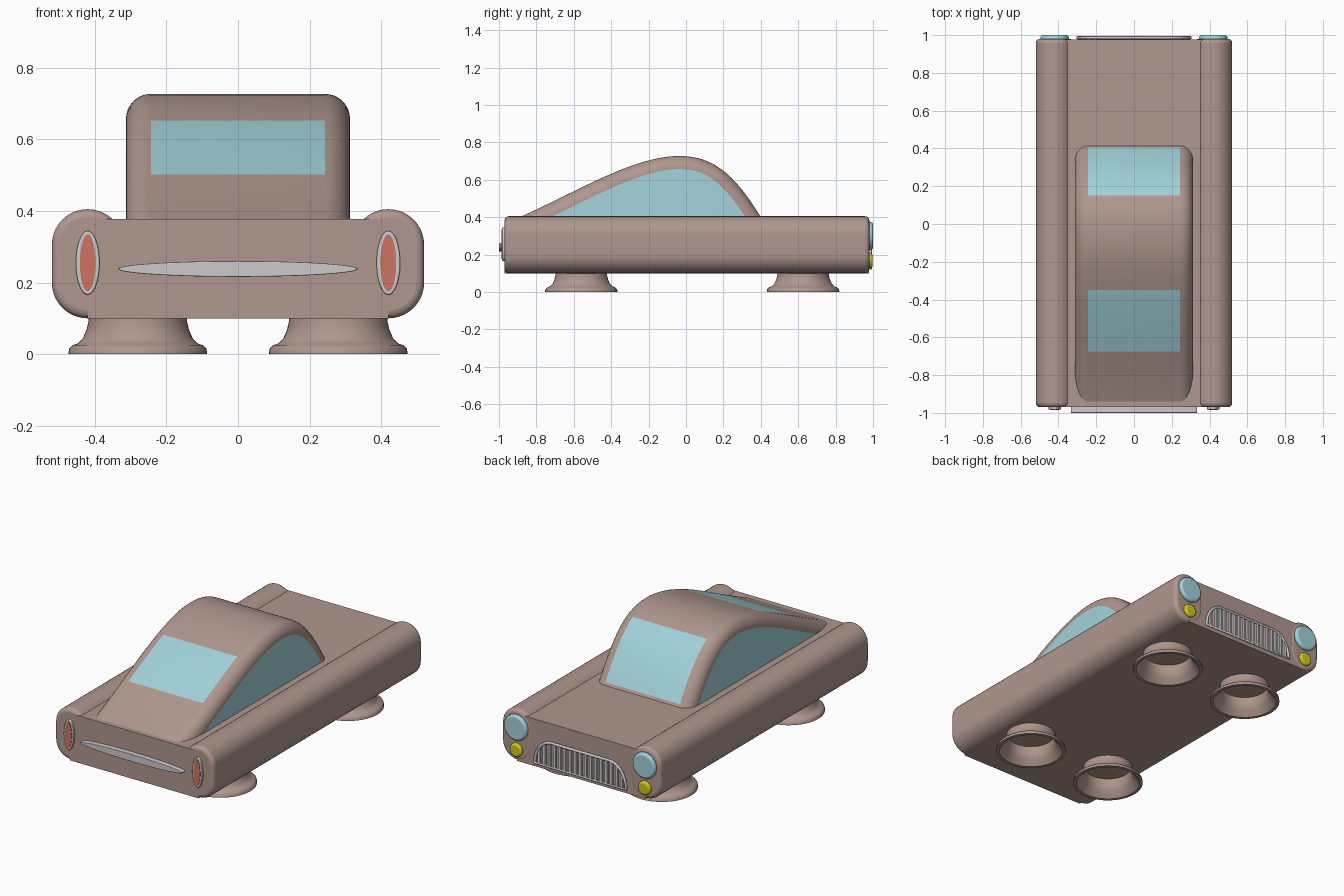
import bpy, bmesh, math
from mathutils import Vector
from mathutils.geometry import interpolate_bezier

if "Cube" in bpy.data.objects:
    bpy.data.objects.remove(bpy.data.objects["Cube"], do_unlink=True)


def material(name, rgb):
    m = bpy.data.materials.new(name)
    m.use_nodes = True
    m.diffuse_color = (*rgb, 1)
    m.node_tree.nodes["Principled BSDF"].inputs["Base Color"].default_value = (*rgb, 1)
    return m


PAINT = material("dusty rose paint", (0.43, 0.31, 0.27))
GLASS = material("pale blue glass", (0.36, 0.64, 0.70))
CHROME = material("light grey metal", (0.60, 0.60, 0.60))
RED = material("soft red", (0.62, 0.17, 0.13))
YELLOW = material("yellow", (0.65, 0.58, 0.01))


def finish(ob, angle=40):
    bpy.ops.object.select_all(action="DESELECT")
    ob.select_set(True)
    bpy.context.view_layer.objects.active = ob
    bpy.ops.object.shade_smooth_by_angle(angle=math.radians(angle))


def make(name, bm, mats):
    bmesh.ops.recalc_face_normals(bm, faces=bm.faces)
    me = bpy.data.meshes.new(name)
    bm.to_mesh(me)
    bm.free()
    for m in mats:
        me.materials.append(m)
    ob = bpy.data.objects.new(name, me)
    bpy.context.collection.objects.link(ob)
    return ob


def prism(name, outline, y0, y1, mat, bevel=0.0):
    """Extrude an x-z outline along y, rounding the end rims."""
    bm = bmesh.new()
    ends = [[bm.verts.new((x, y, z)) for x, z in outline] for y in (y0, y1)]
    n = len(outline)
    for ring in ends:
        bm.faces.new(ring)
    for i in range(n):
        j = (i + 1) % n
        bm.faces.new((ends[0][i], ends[0][j], ends[1][j], ends[1][i]))
    ob = make(name, bm, [mat])
    if bevel:
        mod = ob.modifiers.new("rounded rim", "BEVEL")
        mod.width, mod.segments = bevel, 4
        mod.limit_method, mod.angle_limit = "ANGLE", math.radians(50)
    finish(ob)
    return ob


def arc(cx, cz, rx, rz, a0=0, a1=360, n=40):
    """Points on an ellipse; a full turn leaves out the repeated last point."""
    count = n if a1 - a0 == 360 else n + 1
    angles = [math.radians(a0 + (a1 - a0) * i / n) for i in range(count)]
    return [(cx + rx * math.cos(a), cz + rz * math.sin(a)) for a in angles]


def rect(x0, x1, z0, z1):
    return [(x0, z0), (x1, z0), (x1, z1), (x0, z1)]


# Central body and rounded side fenders
REAR, NOSE = -0.97, 0.98
prism("body", rect(-0.42, 0.42, 0.10, 0.378), REAR, NOSE - 0.002, PAINT)
for side, s in (("left", 1), ("right", -1)):
    x = s * 0.42
    capsule = arc(x, 0.305, 0.10, 0.10, 0, 180, 20) + arc(x, 0.20, 0.10, 0.10, 180, 359.99, 20)
    prism(side + "_fender", capsule, REAR, NOSE, PAINT, 0.022)
    # Lamps at the nose and tail
    prism(side + "_headlight", arc(x, 0.30, 0.075, 0.075), 0.96, 1.0, GLASS, 0.014)
    prism(side + "_fog_light", arc(x, 0.167, 0.04, 0.04), 0.96, 0.997, YELLOW, 0.012)
    prism(side + "_tail_light_rim", arc(x, 0.255, 0.033, 0.089), -0.983, -0.96, CHROME, 0.004)
    prism(side + "_tail_light", arc(x, 0.255, 0.022, 0.079), -0.986, -0.98, RED)

# Rear bumper
prism("rear_bumper", arc(0, 0.238, 0.335, 0.022, n=64), -1.0, -0.96, CHROME, 0.006)


# Cabin: side profile with edges rolled over into flat side windows
def cabin():
    knots = [[(-0.96, 0.37), (-0.62, 0.51), (-0.30, 0.727), (-0.035, 0.727)],
             [(-0.035, 0.727), (0.17, 0.727), (0.28, 0.60), (0.425, 0.36)]]
    path = []
    for k in knots:
        pts = interpolate_bezier(*[Vector((y, z, 0)) for y, z in k], 28)
        path += pts[1:] if path else pts
    inward = []
    for i in range(len(path)):
        t = (path[min(i + 1, len(path) - 1)] - path[max(i - 1, 0)]).normalized()
        inward.append(Vector((t.y, -t.x, 0)))
    radius, flat, steps = 0.07, 0.243, 8
    turns = [math.pi / 2 * i / steps for i in range(steps + 1)]
    stations = [(-flat - radius * math.sin(a), radius * (1 - math.cos(a))) for a in reversed(turns)]
    stations += [(-x, d) for x, d in reversed(stations)]
    bm = bmesh.new()
    rows = []
    for x, d in stations:
        pts = [p + nrm * d for p, nrm in zip(path, inward)]
        rows.append([bm.verts.new((x, p.x, p.y)) for p in pts])
    for a, b in zip(rows, rows[1:]):
        for i in range(len(path) - 1):
            bm.faces.new((a[i], a[i + 1], b[i + 1], b[i]))
    for row in (rows[0], rows[-1]):
        bm.faces.new(row).material_index = 1
    bm.faces.new([r[0] for r in rows] + [r[-1] for r in reversed(rows)])
    # Windscreen and rear window cut into the flat middle strip
    panes = [(-0.675, -0.35), (0.15, 0.405)]

    def strip():
        return [f for f in bm.faces if abs(f.calc_center_median().x) < 0.01
                and len(f.verts) == 4 and f.calc_center_median().z > 0.37]

    for y in panes[0] + panes[1]:
        faces = strip()
        geom = list({e for f in faces for e in f.edges}) + list({v for f in faces for v in f.verts})
        bmesh.ops.bisect_plane(bm, geom=geom + faces, plane_co=(0, y, 0), plane_no=(0, 1, 0))
    for f in strip():
        if any(a < f.calc_center_median().y < b for a, b in panes):
            f.material_index = 1
    finish(make("cabin", bm, [PAINT, GLASS]))


cabin()


# Hollow flared feet, turned from one profile
def foot(name, cx, cy, n=48):
    profile = [(0.137, 0.11), (0.138, 0.09), (0.143, 0.068), (0.153, 0.045), (0.167, 0.03),
               (0.182, 0.025), (0.192, 0.015), (0.194, 0.0), (0.176, 0.0), (0.165, 0.013),
               (0.145, 0.035), (0.132, 0.06), (0.127, 0.11)]
    bm = bmesh.new()
    rings = []
    for i in range(n):
        a = 2 * math.pi * i / n
        rings.append([bm.verts.new((cx + r * math.cos(a), cy + r * math.sin(a), z)) for r, z in profile])
    m = len(profile)
    for i in range(n):
        a, b = rings[i], rings[(i + 1) % n]
        for j in range(m):
            k = (j + 1) % m
            bm.faces.new((a[j], b[j], b[k], a[k]))
    finish(make(name, bm, [PAINT]))


for side, s in (("left", 1), ("right", -1)):
    foot("nose_%s_foot" % side, s * 0.28, 0.626)
    foot("tail_%s_foot" % side, s * 0.28, -0.56)

# Grille: tubular frame with a rounded top and upright bars
LOW, HIGH, HALF, CORNER = 0.125, 0.268, 0.298, 0.11
DROP = HIGH - LOW
frame = [(-HALF, LOW), (HALF, LOW)]
frame += arc(HALF - CORNER, LOW, CORNER, DROP, 5, 90, 10)
frame += arc(CORNER - HALF, LOW, CORNER, DROP, 90, 175, 10)
curve = bpy.data.curves.new("grille_frame", "CURVE")
curve.dimensions = "3D"
curve.bevel_depth, curve.bevel_resolution = 0.008, 2
spline = curve.splines.new("POLY")
spline.points.add(len(frame) - 1)
for p, (x, z) in zip(spline.points, frame):
    p.co = (x, 0.986, z, 1)
spline.use_cyclic_u = True
curve.materials.append(CHROME)
frame_ob = bpy.data.objects.new("grille_frame", curve)
bpy.context.collection.objects.link(frame_ob)

BARS = 17
for i in range(BARS):
    x = -0.27 + 0.54 * i / (BARS - 1)
    over = max(0, abs(x) - (HALF - CORNER)) / CORNER
    top = LOW + DROP * math.sqrt(1 - over * over)
    prism("grille_bar_%d" % (i + 1), rect(x - 0.008, x + 0.008, LOW, top), 0.97, 0.99, CHROME)
